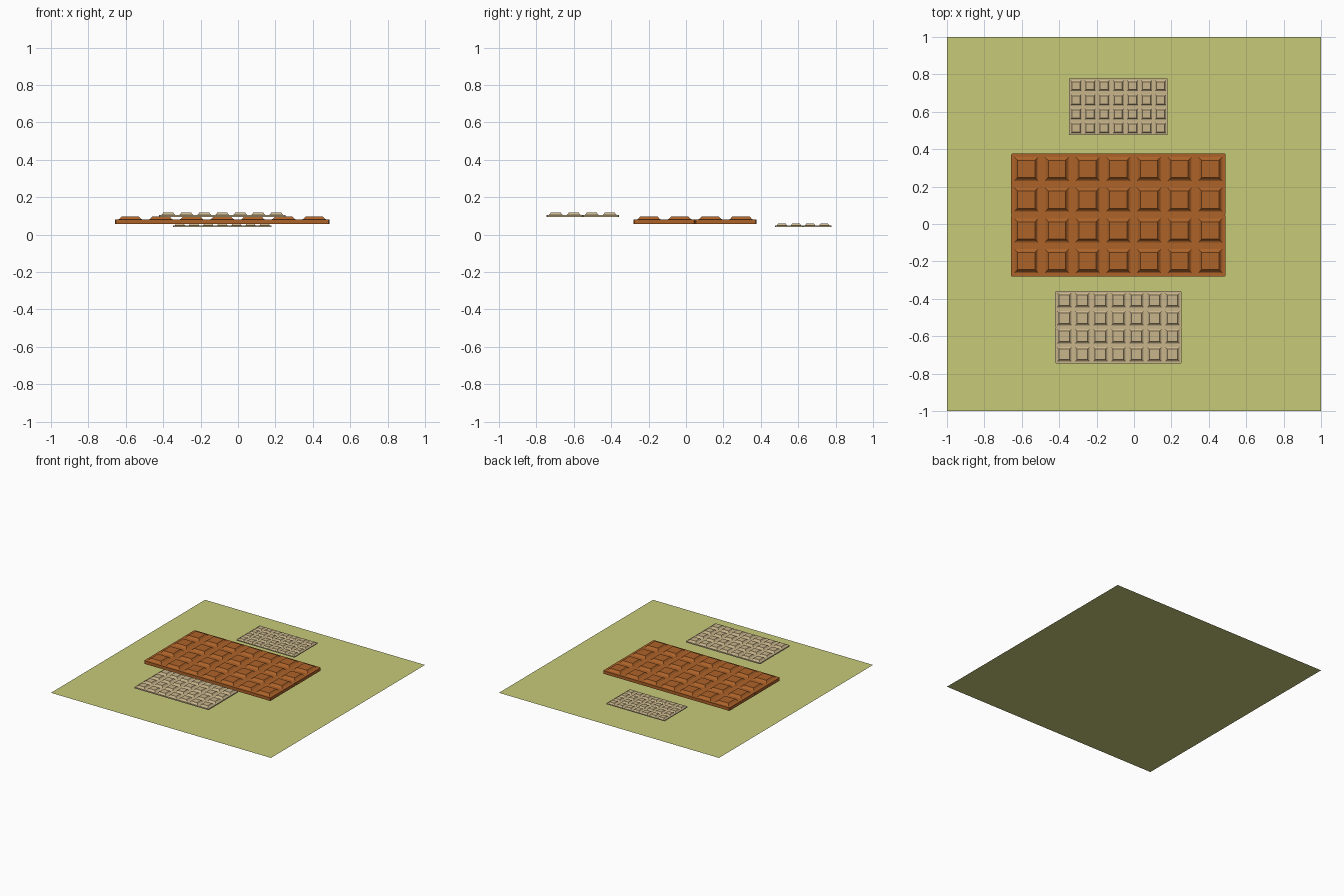
import bpy, bmesh
from mathutils import Matrix, Vector

cube = bpy.data.objects.get("Cube")
if cube:
    bpy.data.objects.remove(cube, do_unlink=True)


def material(name, colour):
    mat = bpy.data.materials.new(name)
    mat.use_nodes = True
    rgba = (*colour, 1)
    mat.diffuse_color = rgba
    mat.node_tree.nodes["Principled BSDF"].inputs["Base Color"].default_value = rgba
    return mat


green = material("pale green", (0.57, 0.59, 0.19))
brown = material("milk brown", (0.42, 0.125, 0.022))
tan = material("light tan", (0.58, 0.46, 0.26))


def finish(name, bm, mat):
    mesh = bpy.data.meshes.new(name)
    bm.to_mesh(mesh)
    bm.free()
    mesh.materials.append(mat)
    obj = bpy.data.objects.new(name, mesh)
    bpy.context.collection.objects.link(obj)
    return obj


def half_bar(name, centre, pitch, slab, bump, mat, columns=7, rows=2):
    """Slab of square cells, each with a raised, sloped block on top."""
    bm = bmesh.new()
    size = Vector((columns * pitch, rows * pitch, 1))
    bmesh.ops.create_grid(bm, x_segments=columns, y_segments=rows, size=0.5,
                          matrix=Matrix.Diagonal(size).to_4x4())
    # thicken the sheet into a slab
    raised = bmesh.ops.extrude_face_region(bm, geom=bm.faces[:], use_keep_orig=True)["geom"]
    bmesh.ops.translate(bm, vec=(0, 0, slab),
                        verts=[g for g in raised if isinstance(g, bmesh.types.BMVert)])
    bmesh.ops.recalc_face_normals(bm, faces=bm.faces[:])
    # flat margin, low chamfer, then the sloped block
    tops = [f for f in bm.faces if f.normal.z > 0.9]
    for inset, rise in ((0.11, 0), (0.04, 0.2), (0.07, 0.8)):
        bmesh.ops.inset_individual(bm, faces=tops, thickness=inset * pitch,
                                   depth=0, use_even_offset=True)
        bmesh.ops.translate(bm, vec=(0, 0, rise * bump),
                            verts=list({v for f in tops for v in f.verts}))
    # chamfer the four upright corners
    def at_corner(v):
        return abs(v.co.x) > size.x / 2 - 1e-4 and abs(v.co.y) > size.y / 2 - 1e-4
    corners = [e for e in bm.edges if all(at_corner(v) for v in e.verts)]
    bmesh.ops.bevel(bm, geom=corners, offset=0.03 * pitch, segments=1, affect='EDGES')
    bmesh.ops.translate(bm, vec=centre, verts=bm.verts[:])
    return finish(name, bm, mat)


# Ground sheet
sheet = bmesh.new()
bmesh.ops.create_grid(sheet, x_segments=1, y_segments=1, size=1)
finish("base_sheet", sheet, green)

# Bars, each made of two halves of two rows
bars = (
    ("large_bar", 0.048, 0.056, 0.164, 0.025, 0.016, brown),
    ("front_bar", -0.552, 0.095, 0.0963, 0.01, 0.012, tan),
    ("back_bar", 0.626, 0.041, 0.0755, 0.007, 0.01, tan),
)
for name, y, z, pitch, slab, bump, mat in bars:
    for side, label in ((-1, "front_half"), (1, "back_half")):
        half_bar(f"{name}_{label}", Vector((-0.084, y + side * pitch, z)),
                 pitch, slab, bump, mat)
